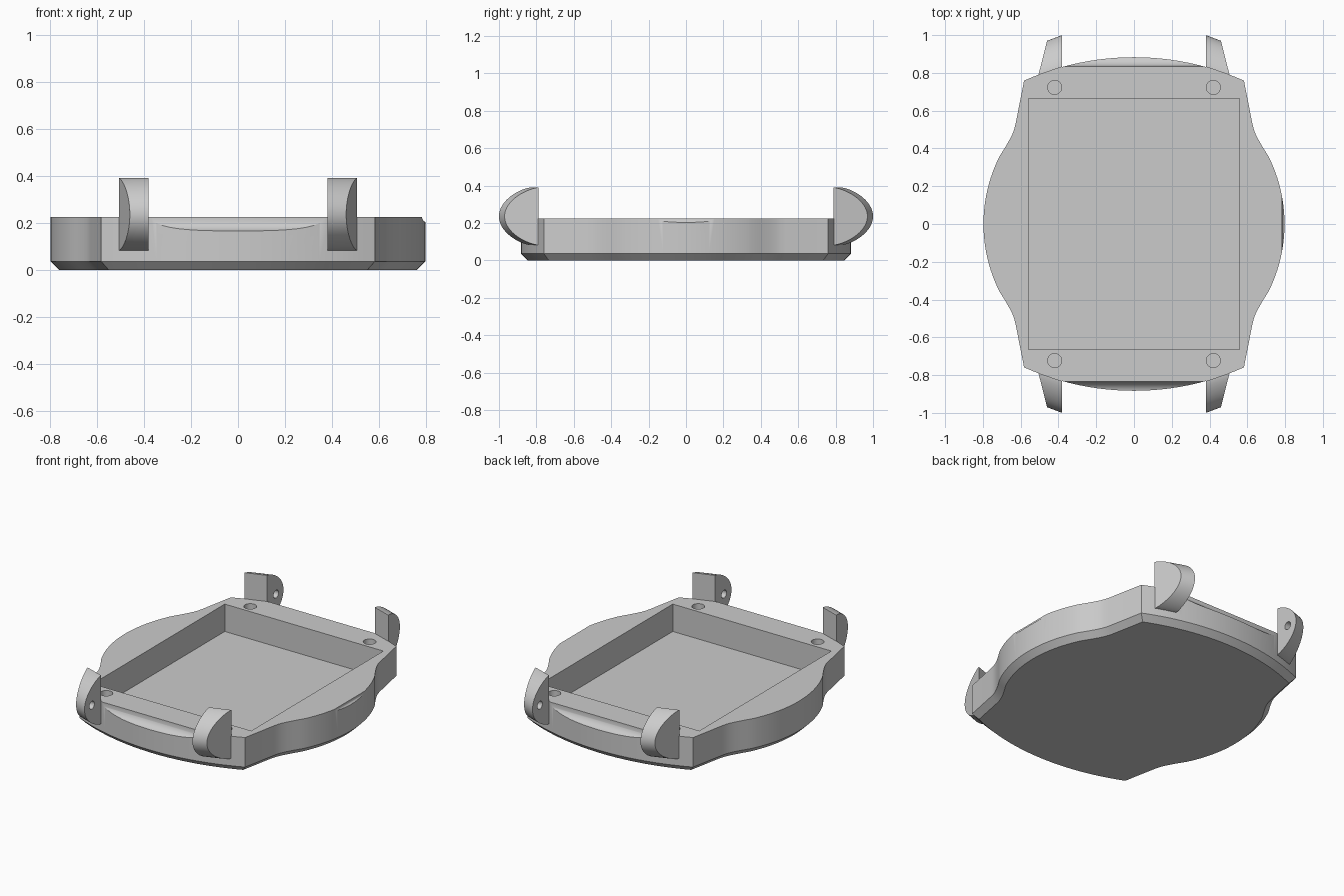
import bpy, bmesh, math
from mathutils import Vector, Matrix

cube = bpy.data.objects.get("Cube")
if cube:
    bpy.data.objects.remove(cube, do_unlink=True)

TOP, CHAMFER = 0.224, 0.036

grey = bpy.data.materials.new("plain grey")
grey.use_nodes = True
grey.diffuse_color = (0.6, 0.6, 0.6, 1)
grey.node_tree.nodes["Principled BSDF"].inputs["Base Color"].default_value = (0.6, 0.6, 0.6, 1)


def make_object(name, bm):
    bmesh.ops.recalc_face_normals(bm, faces=bm.faces[:])
    mesh = bpy.data.meshes.new(name)
    bm.to_mesh(mesh)
    bm.free()
    mesh.materials.append(grey)
    obj = bpy.data.objects.new(name, mesh)
    bpy.context.collection.objects.link(obj)
    return obj


def loft(name, rings):
    """Solid through matching rings of points, closed at both ends."""
    bm = bmesh.new()
    loops = [[bm.verts.new(p) for p in ring] for ring in rings]
    n = len(loops[0])
    for a, b in zip(loops, loops[1:]):
        for i in range(n):
            j = (i + 1) % n
            bm.faces.new((a[i], a[j], b[j], b[i]))
    bm.faces.new(loops[0])
    bm.faces.new(loops[-1])
    return make_object(name, bm)


def cylinder(name, center, radius, length, axis, segments=32):
    turn = {"X": Matrix.Rotation(math.pi / 2, 4, "Y"),
            "Y": Matrix.Rotation(math.pi / 2, 4, "X"),
            "Z": Matrix.Identity(4)}[axis]
    bm = bmesh.new()
    bmesh.ops.create_cone(bm, cap_ends=True, segments=segments, radius1=radius,
                          radius2=radius, depth=length,
                          matrix=Matrix.Translation(center) @ turn)
    return make_object(name, bm)


def box(name, center, size):
    bm = bmesh.new()
    bmesh.ops.create_cube(bm, size=1, matrix=Matrix.Translation(center) @ Matrix.Diagonal((*size, 1)))
    return make_object(name, bm)


def cut(obj, cutter):
    cutter.hide_render = True
    mod = obj.modifiers.new("cut", "BOOLEAN")
    mod.operation, mod.solver, mod.object = "DIFFERENCE", "EXACT", cutter
    bpy.context.view_layer.objects.active = obj
    bpy.ops.object.modifier_apply(modifier=mod.name)
    bpy.data.objects.remove(cutter, do_unlink=True)


def smooth(obj):
    bpy.ops.object.select_all(action="DESELECT")
    obj.select_set(True)
    bpy.context.view_layer.objects.active = obj
    bpy.ops.object.shade_smooth_by_angle(angle=math.radians(28))


# Case outline: one quarter, from the side bulge to the middle of the end arc
quarter = [(0.797 * math.cos(a), 0.797 * math.sin(a))
           for a in [math.radians(26.5) * i / 12 for i in range(13)]]
quarter += [(0.692, 0.39), (0.675, 0.418), (0.658, 0.448), (0.644, 0.476),
            (0.634, 0.502), (0.627, 0.53)]
end_radius = 1.429
half_angle = math.asin(0.582 / end_radius)
for i in range(13):
    a = half_angle * (1 - i / 12)
    quarter.append((end_radius * math.sin(a), 0.883 - end_radius * (1 - math.cos(a))))
half = quarter + [(-x, y) for x, y in quarter[-2::-1]]
outline = [Vector(p) for p in half + [(-x, -y) for x, y in half[1:-1]]]
outline.append(Vector((0.797 * math.cos(0.01), -0.797 * math.sin(0.01))))


def inset(points, amount):
    result = []
    for i, p in enumerate(points):
        before = (p - points[i - 1]).normalized()
        after = (points[(i + 1) % len(points)] - p).normalized()
        n1, n2 = Vector((-before.y, before.x)), Vector((-after.y, after.x))
        result.append(p + (n1 + n2) * amount / (1 + n1.dot(n2)))
    return result


def at_height(points, z):
    return [(p.x, p.y, z) for p in points]


# Case body with a chamfered underside
body = loft("case_body", [at_height(inset(outline, CHAMFER), 0),
                          at_height(outline, CHAMFER), at_height(outline, TOP)])

# Rectangular pocket, screw holes, end scallops and the side notch
cut(body, box("pocket_cutter", (0, 0, 0.3), (1.116, 1.328, 0.5)))
for sx in (-1, 1):
    for sy in (-1, 1):
        cut(body, cylinder("screw_cutter", (sx * 0.42, sy * 0.723, TOP), 0.037, 0.2, "Z"))
for sy in (-1, 1):
    cut(body, cylinder("scallop_cutter", (0, sy * 0.895, TOP), 0.06, 1.0, "X", 64))
cut(body, cylinder("notch_cutter", (0.805, 0, TOP), 0.022, 0.6, "Y", 48))
smooth(body)


# Strap lugs: rounded profile, tapering outward, with a blind pin hole inside
def lug_ring(sx, sy, base, tip):
    ring = []
    for i in range(33):
        t = -math.cos(math.pi * i / 32)
        reach = max(0, 1 - t * t) ** 0.7
        p = Vector(base).lerp(Vector(tip), reach)
        ring.append((sx * p.x, sy * p.y, 0.236 + 0.154 * t))
    return ring


for sy, end in ((-1, "front"), (1, "back")):
    for sx, side in ((-1, "right"), (1, "left")):
        lug = loft(f"{end}_{side}_lug", [lug_ring(sx, sy, (0.506, 0.789), (0.46, 0.97)),
                                         lug_ring(sx, sy, (0.38, 0.832), (0.38, 1.0))])
        cut(lug, cylinder("pin_cutter", (sx * 0.38, sy * 0.925, 0.236), 0.025, 0.1, "X"))
        smooth(lug)
